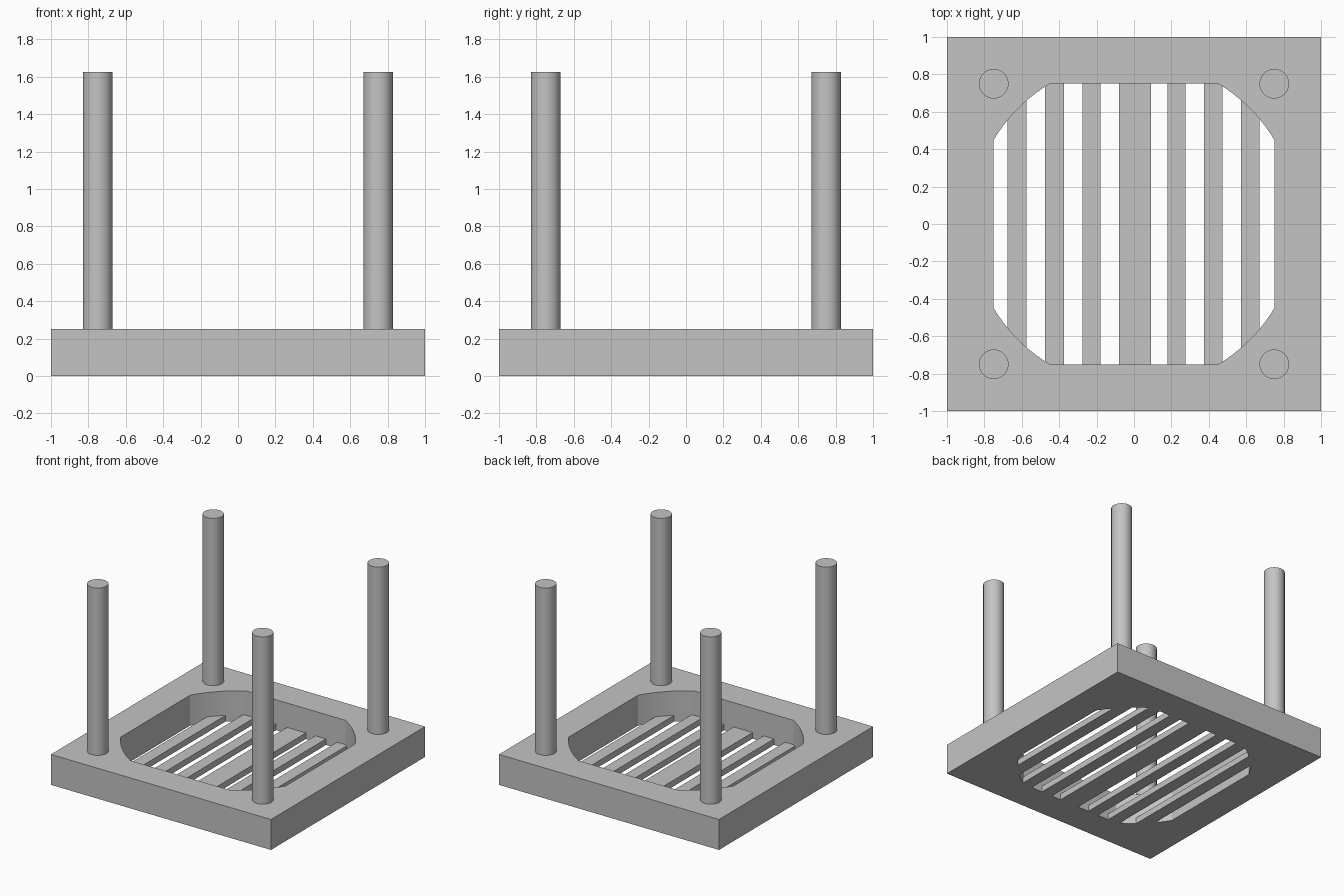
import bpy
import bmesh
import math

cube = bpy.data.objects.get("Cube")
if cube:
    bpy.data.objects.remove(cube, do_unlink=True)

GREY = (0.55, 0.55, 0.55, 1)
grey = bpy.data.materials.new("plain grey")
grey.use_nodes = True
grey.diffuse_color = GREY
grey.node_tree.nodes["Principled BSDF"].inputs["Base Color"].default_value = GREY

BASE_TOP = 0.25
BAR_TOP = 0.05
HALF_OPENING = 0.75
ARC_RADIUS = 0.875


def finish(name, bm, smooth=True):
    """Turn a bmesh into a grey object with sharp hard edges."""
    bmesh.ops.recalc_face_normals(bm, faces=bm.faces[:])
    mesh = bpy.data.meshes.new(name)
    bm.to_mesh(mesh)
    bm.free()
    mesh.materials.append(grey)
    obj = bpy.data.objects.new(name, mesh)
    bpy.context.collection.objects.link(obj)
    if smooth:
        bpy.ops.object.select_all(action="DESELECT")
        obj.select_set(True)
        bpy.context.view_layer.objects.active = obj
        bpy.ops.object.shade_smooth_by_angle(angle=math.radians(30))
    return obj


def opening_outline(steps=10):
    """Square opening with its corners rounded off by a larger circle."""
    start = math.asin(HALF_OPENING / ARC_RADIUS)
    low, high = math.pi / 2 - start, start
    points = []
    for quarter in range(4):
        for i in range(steps + 1):
            a = quarter * math.pi / 2 + low + (high - low) * i / steps
            points.append((ARC_RADIUS * math.cos(a), ARC_RADIUS * math.sin(a)))
    return points


def add_loop(bm, points):
    verts = [bm.verts.new((x, y, 0)) for x, y in points]
    edges = [bm.edges.new((v, verts[i - 1])) for i, v in enumerate(verts)]
    return verts, edges


def raise_faces(bm, height):
    result = bmesh.ops.extrude_face_region(bm, geom=bm.faces[:])
    top = [g for g in result["geom"] if isinstance(g, bmesh.types.BMVert)]
    bmesh.ops.translate(bm, verts=top, vec=(0, 0, height))


# Square base with the opening through it
bm = bmesh.new()
outer = add_loop(bm, [(-1, -1), (1, -1), (1, 1), (-1, 1)])[1]
inner = add_loop(bm, opening_outline())[1]
bmesh.ops.triangle_fill(bm, edges=outer + inner, use_beauty=True)
raise_faces(bm, BASE_TOP)
finish("base_frame", bm)

# Thin grille bars across the bottom, trimmed to the opening
bars = [(-0.675, -0.575), (-0.475, -0.375), (-0.275, -0.18), (-0.08, 0.092),
        (0.178, 0.275), (0.375, 0.472), (0.572, 0.672)]
for number, (left, right) in enumerate(bars, 1):
    bm = bmesh.new()
    bm.faces.new(add_loop(bm, opening_outline())[0])
    for x, side in ((left, -1), (right, 1)):
        bmesh.ops.bisect_plane(bm, geom=bm.verts[:] + bm.edges[:] + bm.faces[:],
                               plane_co=(x, 0, 0), plane_no=(side, 0, 0),
                               clear_outer=True)
    raise_faces(bm, BAR_TOP)
    finish(f"grille_bar_{number}", bm, smooth=False)

# Four round corner posts
POST_HEIGHT = 1.375
for depth, y in (("front", -0.75), ("back", 0.75)):
    for side, x in (("right", -0.75), ("left", 0.75)):
        bm = bmesh.new()
        bmesh.ops.create_cone(bm, cap_ends=True, segments=48, radius1=0.079,
                              radius2=0.079, depth=POST_HEIGHT)
        bmesh.ops.translate(bm, verts=bm.verts[:],
                            vec=(x, y, BASE_TOP + POST_HEIGHT / 2))
        finish(f"{depth}_{side}_post", bm)
